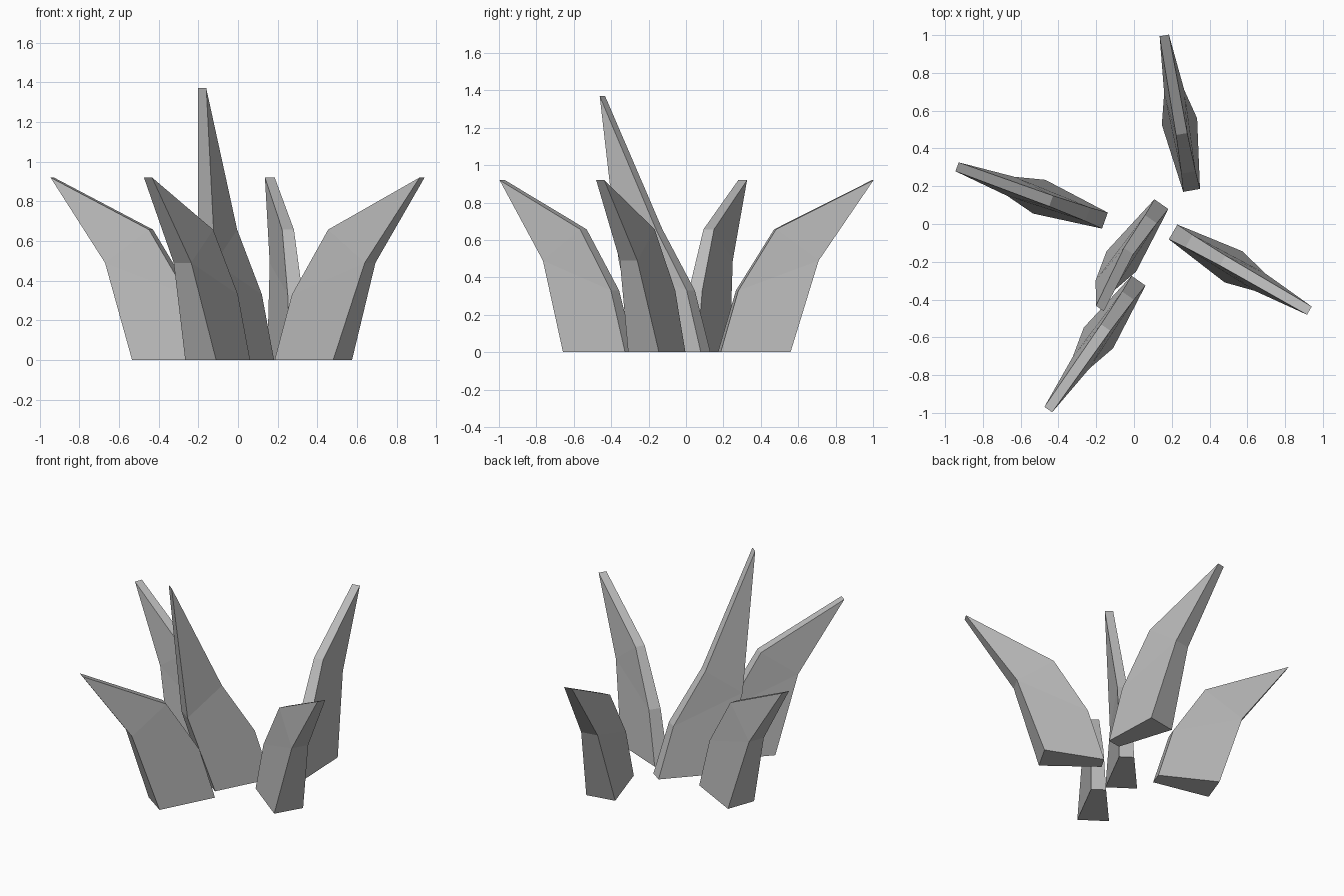
import bpy, bmesh, math
from mathutils import Matrix, Vector

if "Cube" in bpy.data.objects:
    bpy.data.objects.remove(bpy.data.objects["Cube"], do_unlink=True)

# Single stone grey
grey = bpy.data.materials.new("stone_grey")
grey.use_nodes = True
grey.diffuse_color = (0.5, 0.5, 0.5, 1)
grey.node_tree.nodes["Principled BSDF"].inputs["Base Color"].default_value = (0.5, 0.5, 0.5, 1)

# Blade outline: (distance outward, height, thickness)
BASE_IN, LOW_IN, HIGH_IN = (0, 0, 0.09), (0.097, 0.33, 0.076), (0.303, 0.657, 0.06)
MID_OUT, BASE_OUT = (0.53, 0.49, 0.108), (0.37, 0, 0.19)
TIP = (0.833, 0.92, 0.05)


def blade(name, x, y, angle, tip=TIP, tip_shift=0):
    """Leaning blade: thick outer spine, thin inner edge, chisel tip."""
    outline = [BASE_IN, LOW_IN, HIGH_IN, tip, MID_OUT, BASE_OUT]
    bm = bmesh.new()
    sides = []
    for s in (-0.5, 0.5):
        sides.append([bm.verts.new((r, s * w + (tip_shift if p == 3 else 0), z))
                      for p, (r, z, w) in enumerate(outline)])
    a, b = sides
    # Rim around the outline
    for i in range(6):
        j = (i + 1) % 6
        bm.faces.new((a[i], a[j], b[j], b[i]))
    # Side faces: root, shoulder and point
    for v in sides:
        for ids in ((0, 1, 4, 5), (1, 2, 4), (2, 3, 4)):
            bm.faces.new([v[k] for k in ids])
    bmesh.ops.recalc_face_normals(bm, faces=bm.faces)
    bm.transform(Matrix.Translation(Vector((x, y, 0))) @ Matrix.Rotation(math.radians(angle), 4, 'Z'))
    mesh = bpy.data.meshes.new(name)
    bm.to_mesh(mesh)
    bm.free()
    mesh.materials.append(grey)
    bpy.context.collection.objects.link(bpy.data.objects.new(name, mesh))


# Ring of outer blades and the tall centre one
blade("back_blade", 0.305, 0.178, 100)
blade("left_blade", 0.207, -0.042, -30)
blade("right_blade", -0.154, 0.018, 160)
blade("front_blade", 0.024, -0.30, 235)
blade("tall_centre_blade", 0.145, 0.105, 235, tip=(0.639, 1.37, 0.05), tip_shift=0.05)
